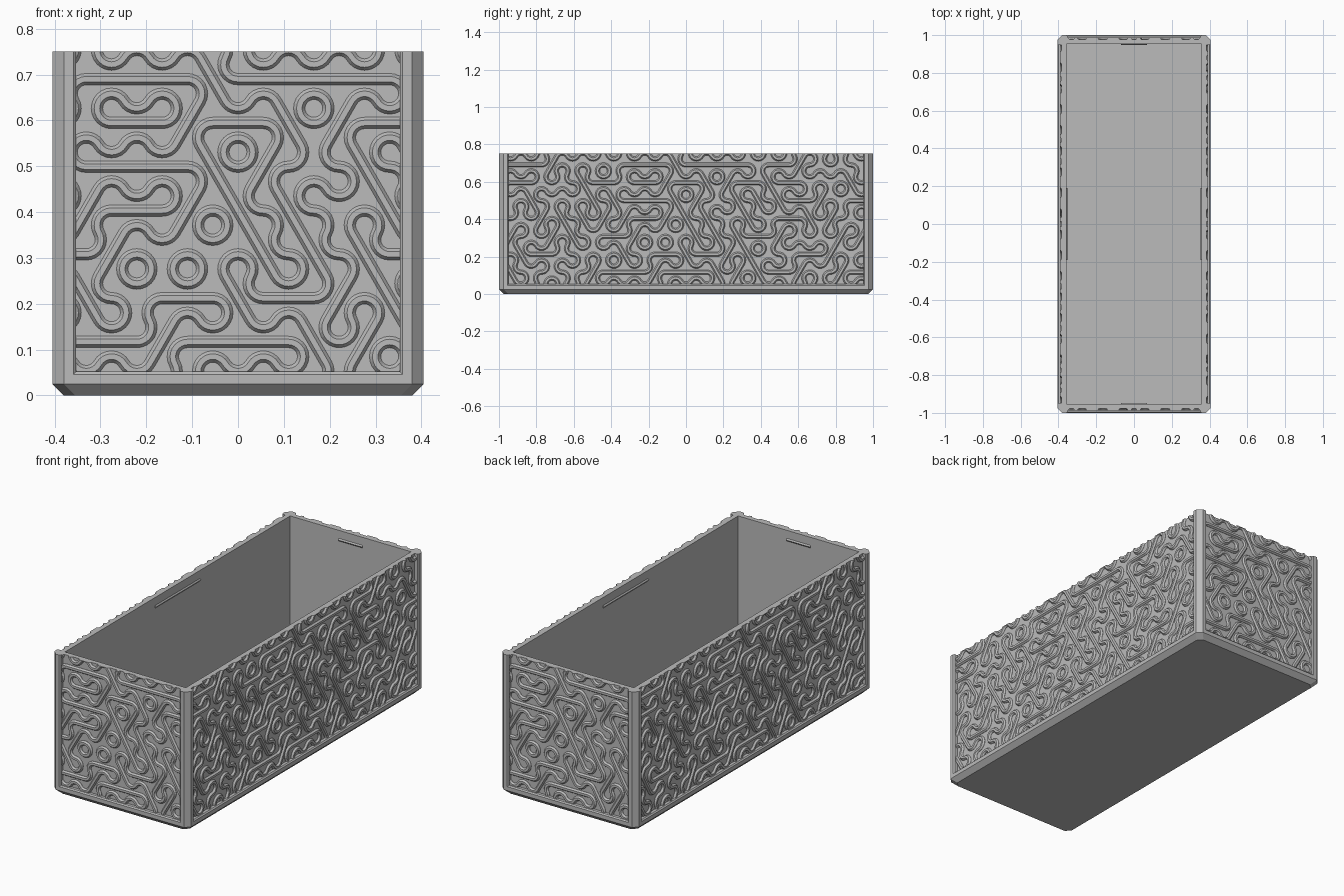
import bpy, bmesh, math, random
from mathutils import Matrix, Vector

random.seed(4)
if "Cube" in bpy.data.objects:
    bpy.data.objects.remove(bpy.data.objects["Cube"], do_unlink=True)

HX, HY, TOP = 0.405, 1.0, 0.75      # half sizes and height
CH = 0.025                          # corner and foot chamfer
RECESS, WALL = 0.022, 0.025         # panel depth, wall thickness
S = 0.0637                          # tile side
W, ROW = S * math.sqrt(3), S * 1.5  # tile pitch

grey = bpy.data.materials.new("light_grey")
grey.use_nodes = True
COLOUR = (0.5, 0.5, 0.5, 1)
grey.diffuse_color = COLOUR
grey.node_tree.nodes["Principled BSDF"].inputs["Base Color"].default_value = COLOUR


def finish(bm, name):
    bmesh.ops.recalc_face_normals(bm, faces=bm.faces)
    mesh = bpy.data.meshes.new(name)
    bm.to_mesh(mesh)
    bm.free()
    mesh.materials.append(grey)
    obj = bpy.data.objects.new(name, mesh)
    bpy.context.collection.objects.link(obj)
    return obj


def loft(bm, rings):
    """Closed solid through rings of equal length."""
    vs = [[bm.verts.new(p) for p in r] for r in rings]
    n = len(vs[0])
    for a, b in zip(vs, vs[1:]):
        for i in range(n):
            bm.faces.new((a[i], a[(i + 1) % n], b[(i + 1) % n], b[i]))
    bm.faces.new(vs[0][::-1])
    bm.faces.new(vs[-1])


def octagon(inset, z, c=CH):
    x, y = HX - inset, HY - inset
    return [(x, c - y, z), (x, y - c, z), (x - c, y, z), (c - x, y, z),
            (-x, y - c, z), (-x, c - y, z), (c - x, -y, z), (x - c, -y, z)]


def box_ring(x, y, z):
    return [(x, -y, z), (x, y, z), (-x, y, z), (-x, -y, z)]


# Base with chamfered foot and sloped lip
bm = bmesh.new()
loft(bm, [octagon(CH, 0), octagon(0, CH), octagon(0, 0.046), octagon(0.006, 0.052),
          octagon(RECESS + 0.002, 0.052)])
finish(bm, "base")

# Open wall shell with inner floor
bm = bmesh.new()
ox, oy = HX - RECESS, HY - RECESS
ix, iy = ox - WALL, oy - WALL
loft(bm, [box_ring(ox, oy, 0.03), box_ring(ox, oy, TOP), box_ring(ix, iy, TOP),
          box_ring(ix, iy, 0.054)])
finish(bm, "walls")

# Corner posts
bm = bmesh.new()
for sx in (-1, 1):
    for sy in (-1, 1):
        plan = [(0, CH), (CH, 0), (0.046, 0), (0.052, 0.006), (0.052, RECESS + 0.003),
                (RECESS + 0.003, 0.052), (0.006, 0.052), (0, 0.046)]
        loft(bm, [[(sx * (HX - u), sy * (HY - v), z) for u, v in plan] for z in (0.04, TOP)])
finish(bm, "corner_posts")

# Tile kinds: each pairs the six side midpoints, numbered anticlockwise from +u
KINDS = {"h": ((0, 3), (1, 2), (4, 5)), "s": ((1, 4), (2, 3), (5, 0)),
         "b": ((2, 5), (0, 1), (3, 4)), "y": ((0, 1), (2, 3), (4, 5)),
         "v": ((1, 2), (3, 4), (5, 0))}
# Middle tiles of each row, top to bottom; outer tiles are random
ROWS = ["vhyvhhv", "hhbhhh", "yhshbsh", "hhbsyb", "shsbbvb",
        "svvbbb", "bvhbhsb", "hshhbs", "vhyhhyh"]
TOP_ROW = 0.7855


def strand(c, a, b):
    """Points and outward directions along one strand of a tile."""
    if b - a == 3:
        d = Vector((math.cos(a * math.pi / 3), math.sin(a * math.pi / 3)))
        side = Vector((-d.y, d.x))
        return [(c + d * W / 2, side), (c - d * W / 2, side)]
    mid = a * math.pi / 3 + math.pi / 6
    v = c + Vector((math.cos(mid), math.sin(mid))) * S
    out = []
    for i in range(9):
        t = mid + math.pi + math.radians(-60 + 15 * i)
        d = Vector((math.cos(t), math.sin(t)))
        out.append((v + d * S / 2, d))
    return out


SECTION = [(-0.0125, -0.003), (-0.0125, 0.001), (-0.006, 0.010),
           (0.006, 0.010), (0.0125, 0.001), (0.0125, -0.003)]


def relief(half):
    """Raised winding strands, clipped to one panel; u along x, outward is -y."""
    bm = bmesh.new()
    for r, known in enumerate(ROWS):
        n = len(known) + 12
        tiles = random.choices("hsbyv", k=6) + list(known) + random.choices("hsbyv", k=6)
        for i, kind in enumerate(tiles):
            c = Vector(((i - (n - 1) / 2) * W, TOP_ROW - r * ROW))
            if abs(c.x) > half + W:
                continue
            for a, b in KINDS[kind]:
                rings = []
                for p, d in strand(c, a, b):
                    rings.append([bm.verts.new((p.x + d.x * o, -h, p.y + d.y * o))
                                  for o, h in SECTION])
                m = len(SECTION)
                for q, s in zip(rings, rings[1:]):
                    for k in range(m):
                        bm.faces.new((q[k], q[(k + 1) % m], s[(k + 1) % m], s[k]))
    bmesh.ops.remove_doubles(bm, verts=bm.verts, dist=0.0002)
    for co, no in (((half, 0, 0), (1, 0, 0)), ((-half, 0, 0), (-1, 0, 0)),
                   ((0, 0, TOP), (0, 0, 1)), ((0, 0, 0.045), (0, 0, -1))):
        cut = bmesh.ops.bisect_plane(bm, geom=bm.verts[:] + bm.edges[:] + bm.faces[:],
                                     plane_co=co, plane_no=no, clear_outer=True)
        edges = [e for e in cut["geom_cut"] if isinstance(e, bmesh.types.BMEdge)]
        bmesh.ops.holes_fill(bm, edges=edges, sides=0)
    return bm


# Four relief panels, the same pattern turned round the box
for name, half, depth, turn in (("front", HX, HY, 0), ("left", HY, HX, 1),
                                ("back", HX, HY, 2), ("right", HY, HX, 3)):
    random.seed(4)
    bm = relief(half - 0.046)
    bmesh.ops.transform(bm, verts=bm.verts, matrix=Matrix.Rotation(turn * math.pi / 2, 4, "Z")
                        @ Matrix.Translation((0, RECESS - depth, 0)))
    finish(bm, name + "_relief")

# Small catch ridges inside the rim
bm = bmesh.new()
for turn in range(4):
    depth, half = ((iy, 0.07), (ix, 0.19))[turn % 2]
    rot = Matrix.Rotation(turn * math.pi / 2, 4, "Z")
    tri = [(0.002, 0.69), (-0.005, 0.70), (0.002, 0.71)]
    loft(bm, [[rot @ Vector((x, -depth - o, z)) for o, z in tri] for x in (-half, half)])
finish(bm, "catch_ridges")
